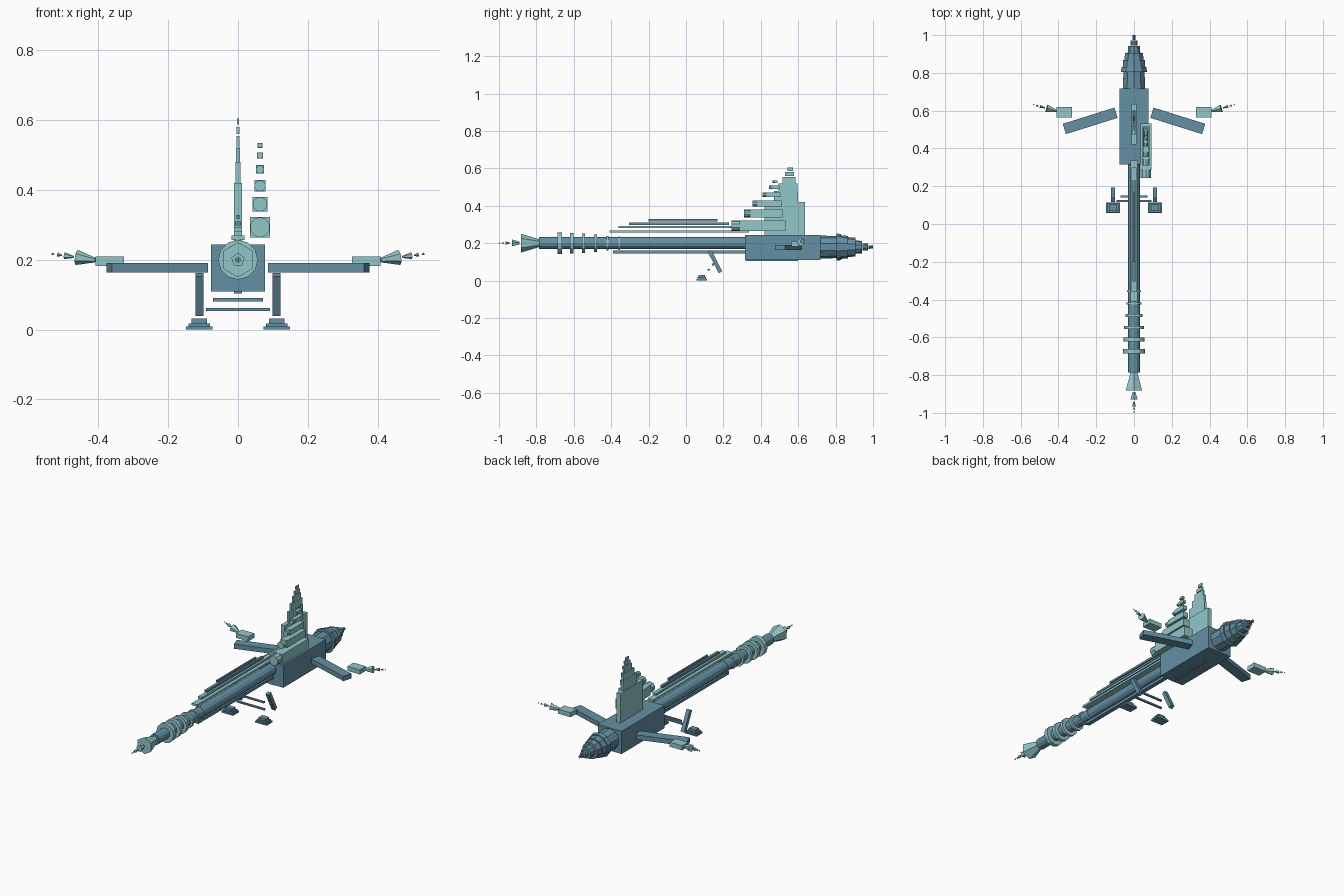
import bpy, bmesh
from mathutils import Vector, Matrix

cube = bpy.data.objects.get("Cube")
if cube:
    bpy.data.objects.remove(cube, do_unlink=True)


def material(name, rgb):
    m = bpy.data.materials.new(name)
    m.use_nodes = True
    m.diffuse_color = (*rgb, 1)
    m.node_tree.nodes["Principled BSDF"].inputs["Base Color"].default_value = (*rgb, 1)
    return m


BLUE = material("steel blue", (0.13, 0.28, 0.37))
TEAL = material("pale teal", (0.29, 0.57, 0.59))


def finish(name, bm, mat):
    mesh = bpy.data.meshes.new(name)
    bm.to_mesh(mesh)
    bm.free()
    mesh.materials.append(mat)
    obj = bpy.data.objects.new(name, mesh)
    bpy.context.scene.collection.objects.link(obj)
    return obj


def along(a, b):
    """Matrix placing local z along the line from a to b, local y upward."""
    a, b = Vector(a), Vector(b)
    turn = (b - a).to_track_quat('Z', 'Y').to_matrix().to_4x4()
    return Matrix.Translation((a + b) / 2) @ turn, (b - a).length


def bar(name, a, b, width, height, mat):
    place, length = along(a, b)
    bm = bmesh.new()
    bmesh.ops.create_cube(bm, size=1, matrix=place @ Matrix.Diagonal((width, height, length, 1)))
    return finish(name, bm, mat)


def box(name, x, y, z, mat):
    """Axis-aligned box from (low, high) ranges."""
    bm = bmesh.new()
    mid = Vector([sum(r) / 2 for r in (x, y, z)])
    size = [r[1] - r[0] for r in (x, y, z)]
    bmesh.ops.create_cube(bm, size=1, matrix=Matrix.Translation(mid) @ Matrix.Diagonal((*size, 1)))
    return finish(name, bm, mat)


def drum(name, a, b, r0, r1, sides, mat):
    place, length = along(a, b)
    bm = bmesh.new()
    bmesh.ops.create_cone(bm, cap_ends=True, segments=sides, radius1=r0, radius2=r1,
                          depth=length, matrix=place)
    return finish(name, bm, mat)


# Main hull and long forward boom
box("hull", (-.078, .078), (.315, .718), (.109, .244), BLUE)
drum("boom", (0, .32, .2), (0, -.785, .2), .032, .032, 12, BLUE)
box("keel_strip", (-.012, .012), (-.39, .315), (.145, .161), BLUE)
box("hull_keel", (-.012, .012), (.32, .6), (.104, .11), BLUE)

# Collars growing toward the nose
for i, r in enumerate((.036, .039, .046, .053, .055, .057)):
    y = -.357 - .0635 * i
    t = .004 + .0016 * i
    drum("boom_collar", (0, y + t, .2), (0, y - t, .2), r, r, 12, TEAL)

# Nose flare and the shrinking cones in front of it
for y0, y1, r, n in ((-.782, -.882, .05, 6), (-.89, -.93, .02, 5), (-.943, -.965, .01, 5),
                     (-.972, -.981, .006, 5), (-.992, -1, .004, 5)):
    drum("nose_cone", (0, y0, .2), (0, y1, .2), r * .4, r, n, TEAL)

# Stepped tail engine
for y0, y1, r in ((.715, .805, .062), (.805, .83, .073), (.83, .867, .063), (.867, .905, .053),
                  (.905, .942, .035), (.945, .972, .019), (.975, 1, .009)):
    drum("tail_stage", (0, y0, .179), (0, y1, .179), r, r * .95, 10, BLUE)

# Spine strips stacked above the boom
for y0, y1, z, w, mat in ((-.41, .336, .263, .018, TEAL), (-.36, .3, .286, .012, TEAL),
                          (-.305, .23, .304, .008, BLUE), (-.2, .168, .323, .005, BLUE)):
    box("spine_strip", (-w, w), (y0, y1), (z - .006, z + .006), mat)

# Stepped dorsal fin
for y0, y1, z0, z1, w in ((.42, .635, .244, .42, .012), (.47, .6, .42, .48, .007),
                          (.495, .597, .48, .52, .006), (.515, .585, .52, .555, .005),
                          (.53, .577, .56, .58, .004), (.542, .572, .587, .605, .003)):
    box("dorsal_fin_step", (-w, w), (y0, y1), (z0, z1), TEAL)

# Column of cannons beside the fin, each a box with a round muzzle
for y0, y1, z, h in ((.243, .532, .293, .029), (.31, .515, .359, .021), (.355, .51, .412, .016),
                     (.41, .505, .459, .012), (.443, .5, .499, .009), (.463, .49, .528, .007)):
    x, neck = .063, y0 + h * 1.5
    box("cannon_body", (x - h, x + h), (neck, y1), (z - h, z + h), TEAL)
    drum("cannon_muzzle", (x, neck, z), (x, y0, z), h, h, 10, TEAL)

for s, side in ((1, "left"), (-1, "right")):
    # Forward-swept wing
    bar(side + "_wing", (s * .095, .589, .177), (s * .369, .503, .177), .057, .028, BLUE)
    # Wing pod with cones trailing outward
    box(side + "_pod", sorted((s * .327, s * .409)), (.563, .62), (.182, .209), TEAL)
    root, tip = Vector((s * .409, .598, .199)), Vector((s * .533, .632, .217))
    for t0, t1, r in ((0, .43, .022), (.5, .71, .01), (.77, .87, .006), (.95, 1, .004)):
        drum(side + "_pod_cone", root.lerp(tip, t0), root.lerp(tip, t1), r * .3, r, 6, TEAL)
    # Landing leg and stepped foot
    bar(side + "_landing_leg", (s * .111, .127, .157), (s * .111, .184, .044), .023, .022, BLUE)
    for w, d, z0, z1 in ((.038, .028, 0, .009), (.031, .023, .009, .018), (.022, .017, .018, .031)):
        box(side + "_foot", (s * .111 - w, s * .111 + w), (.085 - d, .085 + d), (z0, z1), BLUE)

# Cross bars between the legs
box("upper_cross_bar", (-.072, .072), (.14, .15), (.081, .09), BLUE)
box("lower_cross_bar", (-.092, .092), (.116, .127), (.053, .062), BLUE)
